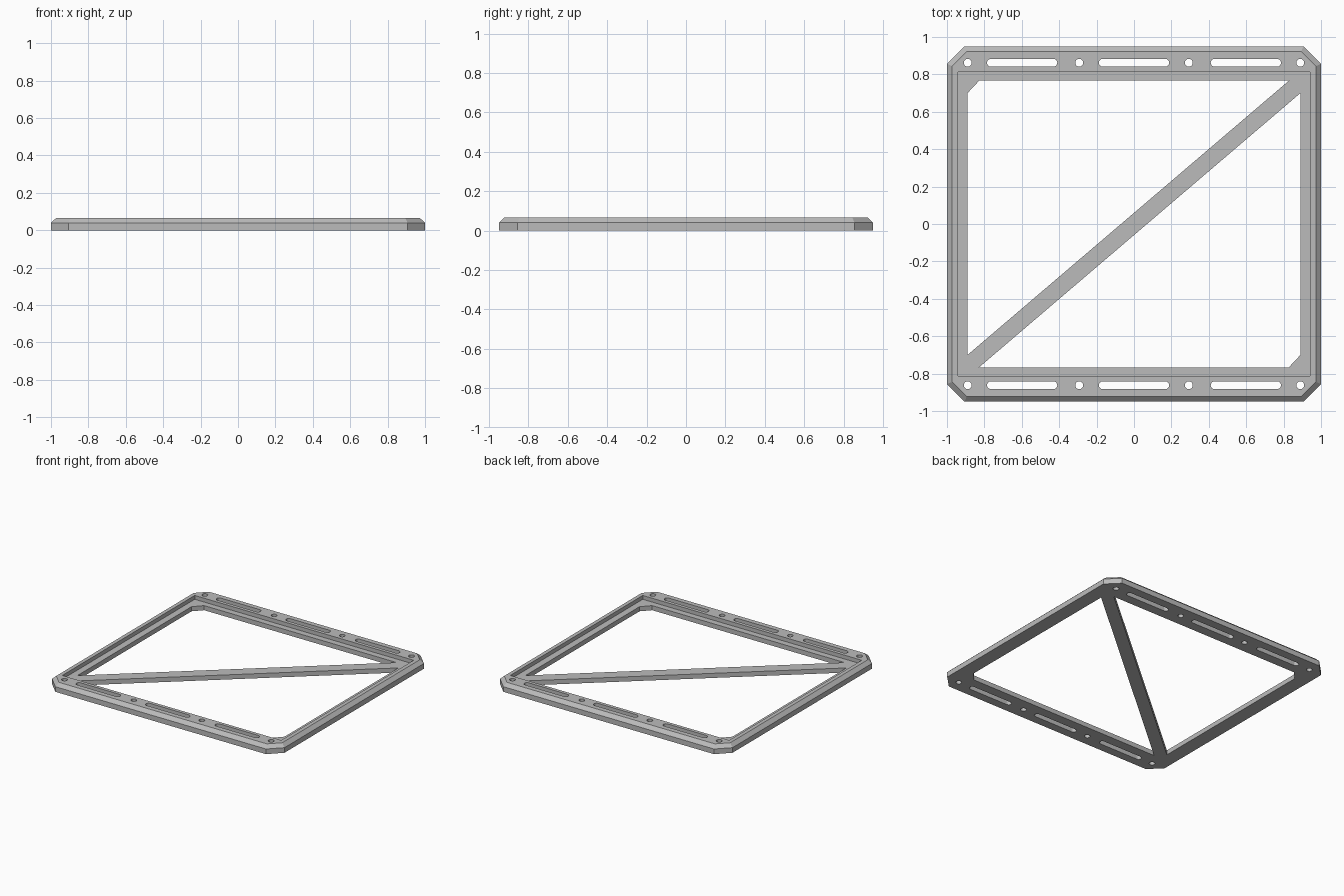
import bpy, bmesh, math

cube = bpy.data.objects.get("Cube")
if cube:
    bpy.data.objects.remove(cube, do_unlink=True)

HALF_X, HALF_Y, CORNER = 1.0, 0.95, 0.094
WALL_TOP, TOP, BEVEL = 0.04, 0.066, 0.028
LEDGE = 0.036

grey = bpy.data.materials.new("plain grey")
grey.use_nodes = True
grey.diffuse_color = (0.5, 0.5, 0.5, 1)
grey.node_tree.nodes["Principled BSDF"].inputs["Base Color"].default_value = (0.5, 0.5, 0.5, 1)


def add_solid(bm, layers):
    """Stack matching (outline, height) layers into a closed solid."""
    rings = [[bm.verts.new((x, y, z)) for x, y in outline] for outline, z in layers]
    n = len(rings[0])
    for low, high in zip(rings, rings[1:]):
        for i in range(n):
            j = (i + 1) % n
            bm.faces.new((low[i], low[j], high[j], high[i]))
    bm.faces.new(rings[0][::-1])
    bm.faces.new(rings[-1])


def make_object(name, solids):
    bm = bmesh.new()
    for layers in solids:
        add_solid(bm, layers)
    bmesh.ops.recalc_face_normals(bm, faces=bm.faces)
    mesh = bpy.data.meshes.new(name)
    bm.to_mesh(mesh)
    bm.free()
    mesh.materials.append(grey)
    obj = bpy.data.objects.new(name, mesh)
    bpy.context.collection.objects.link(obj)
    return obj


def clipped_rectangle(hx, hy, c):
    return [(-hx + c, -hy), (hx - c, -hy), (hx, -hy + c), (hx, hy - c),
            (hx - c, hy), (-hx + c, hy), (-hx, hy - c), (-hx, -hy + c)]


def slot_outline(cx, cy, half_length, radius, steps=10):
    """Round-ended slot; zero half_length gives a circle."""
    points = []
    for side in (1, -1):
        for k in range(steps + (1 if half_length else 0)):
            a = -math.pi / 2 + math.pi * k / steps
            points.append((cx + side * (half_length + radius * math.cos(a)),
                           cy + side * radius * math.sin(a)))
    return points


def through(outline):
    return [(outline, -0.1), (outline, 0.2)]


def cut(target, cutter):
    cutter.hide_render = True
    mod = target.modifiers.new("cut", 'BOOLEAN')
    mod.operation, mod.solver, mod.object = 'DIFFERENCE', 'EXACT', cutter
    bpy.context.view_layer.objects.active = target
    bpy.ops.object.modifier_apply(modifier=mod.name)
    bpy.data.objects.remove(cutter, do_unlink=True)


# Bevelled frame body
outer = clipped_rectangle(HALF_X, HALF_Y, CORNER)
rim = clipped_rectangle(HALF_X - BEVEL, HALF_Y - BEVEL, CORNER - BEVEL * (2 - math.sqrt(2)))
frame = make_object("frame_with_brace", [[(outer, 0), (outer, WALL_TOP), (rim, TOP)]])

# Sunken ledge inside the rim
recess = clipped_rectangle(0.942, 0.814, 0)[::2]
recess = [(-0.942, -0.814), (0.942, -0.814), (0.942, 0.814), (-0.942, 0.814)]
cut(frame, make_object("recess_cutter", [[(recess, LEDGE), (recess, 0.2)]]))

# Two openings that leave the diagonal brace between them
opening = [(-0.89, -0.70), (0.828, 0.766), (-0.828, 0.766), (-0.89, 0.70)]
turned = [(-x, -y) for x, y in opening]
cut(frame, make_object("opening_cutter", [through(opening), through(turned)]))

# Mounting holes and slots along the front and back rails
holes = []
for y in (-0.862, 0.862):
    holes += [through(slot_outline(x, y, 0, 0.021)) for x in (-0.889, -0.293, 0.293, 0.889)]
    holes += [through(slot_outline(x, y, 0.167, 0.021)) for x in (-0.598, 0, 0.598)]
cut(frame, make_object("hole_cutter", holes))
